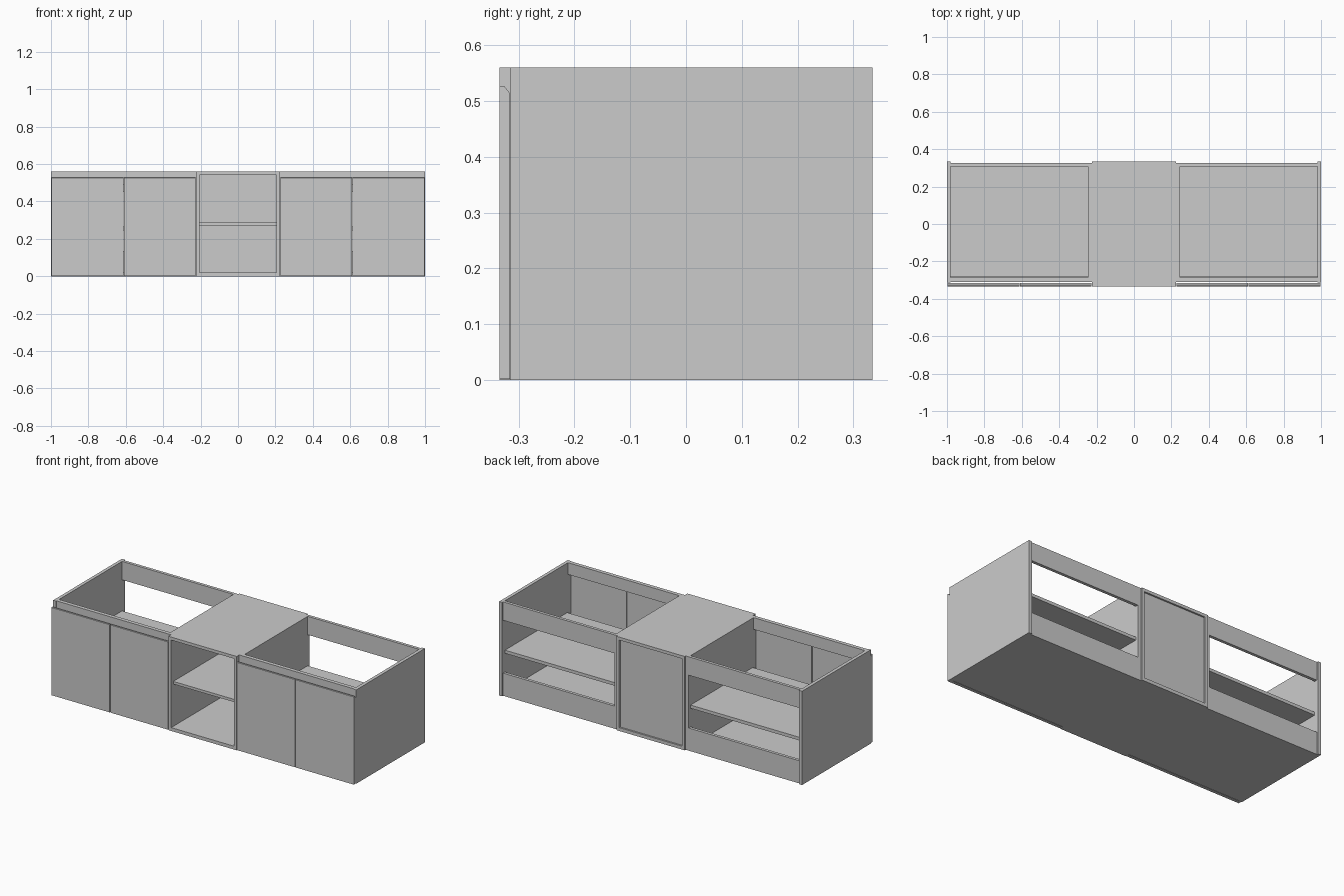
import bpy

if "Cube" in bpy.data.objects:
    bpy.data.objects.remove(bpy.data.objects["Cube"])

Y0, Y1, H, T = -0.334, 0.334, 0.56, 0.02


def extrude_x(name, x0, x1, profile):
    """Extrude a closed (y, z) profile along x."""
    x0, x1 = min(x0, x1), max(x0, x1)
    n = len(profile)
    verts = [(x0, y, z) for y, z in profile] + [(x1, y, z) for y, z in profile]
    faces = [tuple(reversed(range(n))), tuple(range(n, 2 * n))]
    faces += [(i, (i + 1) % n, n + (i + 1) % n, n + i) for i in range(n)]
    mesh = bpy.data.meshes.new(name)
    mesh.from_pydata(verts, [], faces)
    obj = bpy.data.objects.new(name, mesh)
    bpy.context.collection.objects.link(obj)
    # profiles run counter-clockwise in (y, z), so normals already face outward
    return obj


def board(name, x0, x1, y0, y1, z0, z1):
    return extrude_x(name, x0, x1, [(y0, z0), (y1, z0), (y1, z1), (y0, z1)])


# Open centre unit
S = 0.207
board("centre_top", -S, S, Y0, Y1, H - 0.018, H)
board("centre_bottom", -S, S, Y0, Y1, 0, T)
board("centre_shelf", -S, S, Y0 + 0.02, Y1 - 0.025, 0.272, 0.288)
board("centre_back", -S, S, Y1 - 0.025, Y1 - 0.01, T, H - 0.018)

# Door section with finger-pull chamfer along the rear top edge
door = [(Y0, 0.002), (-0.315, 0.002), (-0.315, 0.513),
        (-0.326, 0.527), (Y0 + 0.002, 0.527), (Y0, 0.525)]

for side, s in (("left", -1), ("right", 1)):
    board(f"centre_side_{side}", s * S, s * 0.225, Y0, Y1, 0, H)

    # Cabinet sides and bottom
    board(f"outer_side_{side}", s * 0.98, s * 1.0, -0.314, Y1, 0, H)
    board(f"inner_side_{side}", s * 0.225, s * 0.245, -0.31, 0.325, 0, H)
    board(f"cabinet_bottom_{side}", s * 0.245, s * 0.98, -0.31, 0.325, 0, T)

    # Shelf and cross rails
    a, b = s * 0.245, s * 0.98
    board(f"cabinet_shelf_{side}", a, b, -0.28, 0.307, 0.246, 0.265)
    board(f"front_rail_{side}", a, b, -0.31, -0.287, 0.49, H)
    board(f"back_upper_rail_{side}", a, b, 0.307, 0.325, 0.45, H)
    board(f"back_lower_rail_{side}", a, b, 0.307, 0.325, T, 0.135)

    # Pair of doors
    extrude_x(f"outer_door_{side}", s * 0.613, s * 0.998, door)
    extrude_x(f"inner_door_{side}", s * 0.227, s * 0.609, door)
